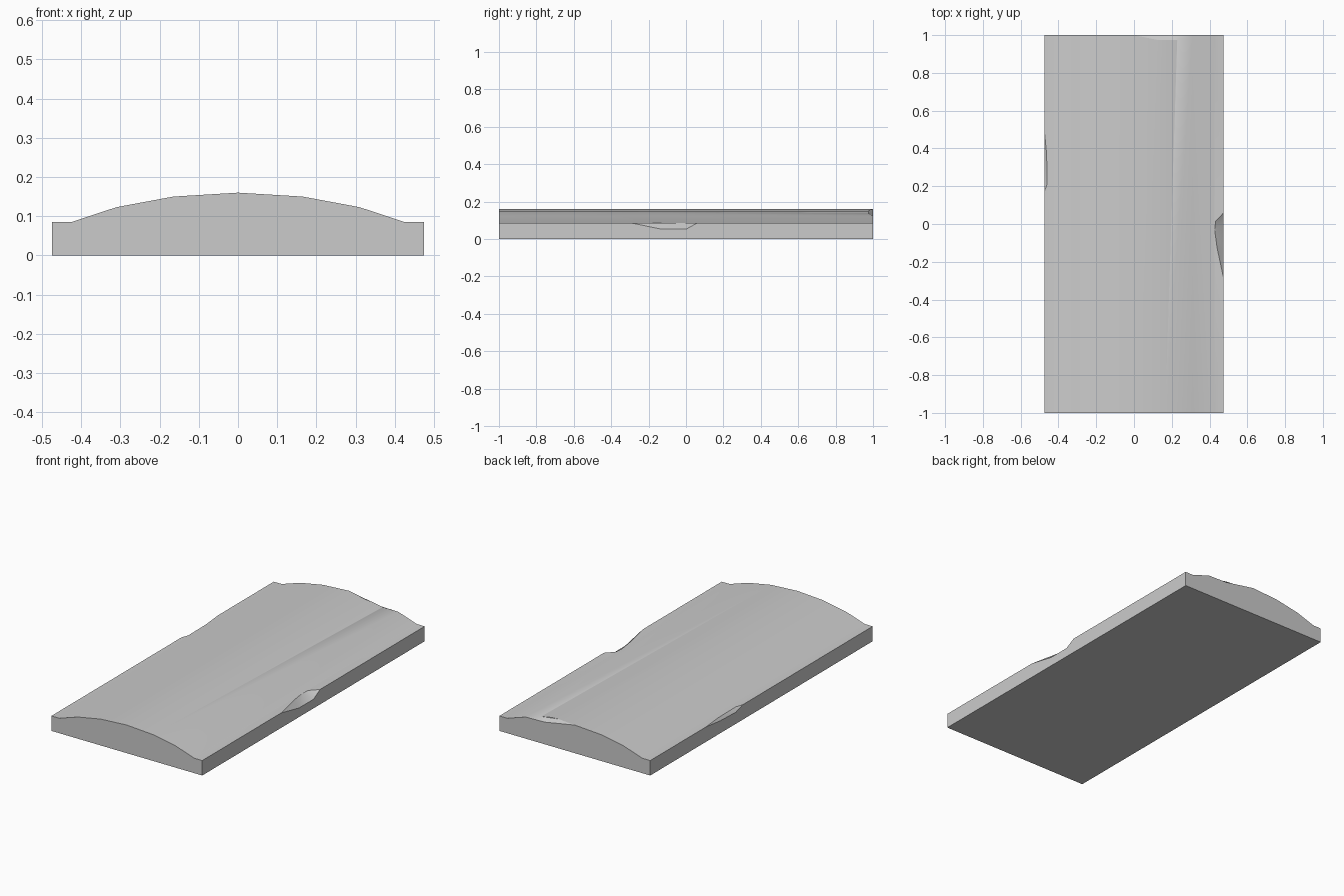
import bpy
import bmesh
import math

cube = bpy.data.objects.get("Cube")
if cube:
    bpy.data.objects.remove(cube, do_unlink=True)

stone = bpy.data.materials.new("grey stone")
stone.use_nodes = True
GREY = (0.6, 0.6, 0.6, 1)
stone.diffuse_color = GREY
stone.node_tree.nodes["Principled BSDF"].inputs["Base Color"].default_value = GREY


def add_object(name, bm):
    bmesh.ops.recalc_face_normals(bm, faces=bm.faces)
    mesh = bpy.data.meshes.new(name)
    bm.to_mesh(mesh)
    bm.free()
    mesh.materials.append(stone)
    obj = bpy.data.objects.new(name, mesh)
    bpy.context.collection.objects.link(obj)
    return obj


# Slab: half of the domed cross-section, mirrored and extruded along y
half = [(0.475, 0), (0.475, 0.085), (0.425, 0.085), (0.31, 0.123), (0.165, 0.15)]
outline = half + [(0, 0.16)] + [(-x, z) for x, z in reversed(half)]
bm = bmesh.new()
end = bm.faces.new([bm.verts.new((x, -1, z)) for x, z in outline])
grown = bmesh.ops.extrude_face_region(bm, geom=[end], use_keep_orig=True)
bmesh.ops.translate(bm, vec=(0, 2, 0),
                    verts=[v for v in grown["geom"] if isinstance(v, bmesh.types.BMVert)])
slab = add_object("stone_slab", bm)


def chip(name, edge, inner, outward):
    """Cut a chip bounded by points on the side face and points on the top."""
    hull = bmesh.new()
    ox, oy = outward
    for x, y, z in edge:
        for step in (0, 0.1):
            for top in (z, 0.3):
                hull.verts.new((x + ox * step, y + oy * step, top))
    for x, y, z in inner:
        hull.verts.new((x, y, z))
        hull.verts.new((x, y, 0.3))
    bmesh.ops.convex_hull(hull, input=hull.verts)
    loose = [v for v in hull.verts if not v.link_faces]
    bmesh.ops.delete(hull, geom=loose, context="VERTS")
    cutter = add_object(name, hull)
    cutter.hide_render = True
    cutter.hide_set(True)
    cut = slab.modifiers.new(name, "BOOLEAN")
    cut.operation = "DIFFERENCE"
    cut.solver = "EXACT"
    cut.object = cutter
    return cutter


# Chips on the two long edges and the back end
cutters = [
    chip("left_edge_chip",
         [(0.475, -0.29, 0.085), (0.475, -0.13, 0.052),
          (0.475, 0, 0.052), (0.475, 0.06, 0.085)],
         [(0.426, -0.03, 0.0855), (0.432, 0.015, 0.0855), (0.44, -0.13, 0.0855)], (1, 0)),
    chip("right_edge_chip",
         [(-0.475, 0.5, 0.085), (-0.475, 0.37, 0.071),
          (-0.475, 0.23, 0.066), (-0.475, 0.17, 0.085)],
         [(-0.462, 0.37, 0.0855), (-0.46, 0.21, 0.0855)], (-1, 0)),
    chip("back_edge_chip",
         [(0.31, 1, 0.123), (0.19, 1, 0.126), (0, 1, 0.16)],
         [(0.23, 0.975, 0.138), (0.12, 0.975, 0.1527)], (0, 1)),
]

# Apply the cuts, then remove the cutters
bpy.context.view_layer.objects.active = slab
slab.select_set(True)
for modifier in list(slab.modifiers):
    bpy.ops.object.modifier_apply(modifier=modifier.name)
for cutter in cutters:
    bpy.data.objects.remove(cutter, do_unlink=True)

bpy.ops.object.shade_smooth_by_angle(angle=math.radians(30))
